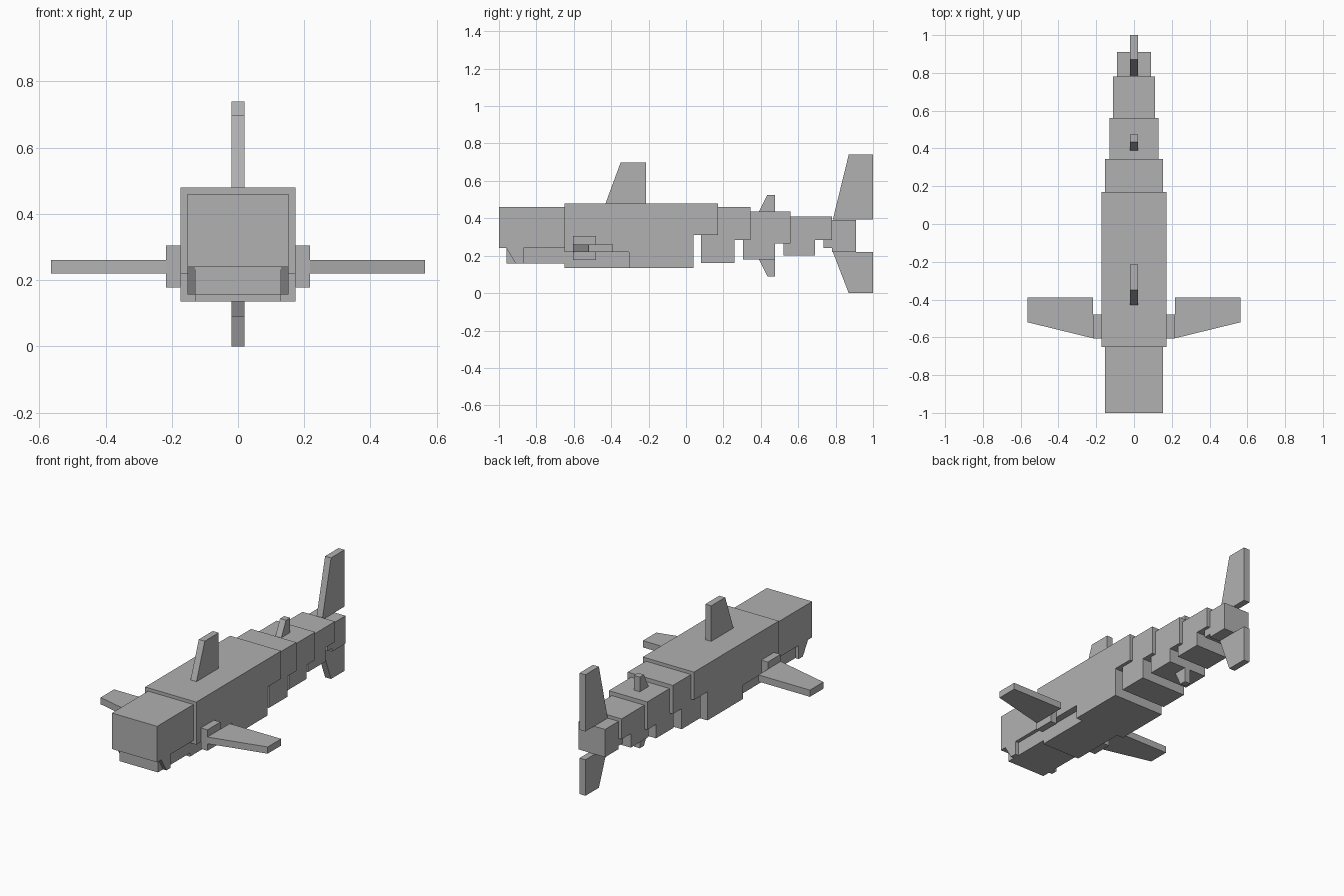
import bpy, bmesh
from mathutils import Vector

if "Cube" in bpy.data.objects:
    bpy.data.objects.remove(bpy.data.objects["Cube"])

grey = bpy.data.materials.new("shark_grey")
grey.diffuse_color = (0.44, 0.44, 0.44, 1)
grey.use_nodes = True
grey.node_tree.nodes["Principled BSDF"].inputs["Base Color"].default_value = grey.diffuse_color


def prism(name, pts, lo, hi, axis="x"):
    """Extrude a profile: (y, z) points along x, or (x, y) points along z."""
    bm = bmesh.new()
    verts = [bm.verts.new((lo, a, b) if axis == "x" else (a, b, lo)) for a, b in pts]
    face = bm.faces.new(verts)
    ext = bmesh.ops.extrude_face_region(bm, geom=[face])
    d = hi - lo
    move = Vector((d, 0, 0)) if axis == "x" else Vector((0, 0, d))
    bmesh.ops.translate(bm, vec=move,
                        verts=[g for g in ext["geom"] if isinstance(g, bmesh.types.BMVert)])
    bmesh.ops.recalc_face_normals(bm, faces=bm.faces)
    mesh = bpy.data.meshes.new(name)
    bm.to_mesh(mesh)
    bm.free()
    mesh.materials.append(grey)
    obj = bpy.data.objects.new(name, mesh)
    bpy.context.collection.objects.link(obj)
    return obj


def rect(a0, a1, b0, b1):
    return [(a0, b0), (a1, b0), (a1, b1), (a0, b1)]


def segment(name, half, y0, y1, y2, y3, z0, z1, z2, z3):
    """Tail joint: a low front block tucked under the overhang of the joint ahead."""
    prism(name, [(y0, z0), (y2, z0), (y2, z2), (y3, z2),
                 (y3, z3), (y1, z3), (y1, z1), (y0, z1)], -half, half)


def fin(name, front, tip, back, base, end):
    """Upright centre fin with a raked leading edge."""
    prism(name, [(front, base), (back, base), (back, end), (tip, end)], -0.02, 0.02)


# Head, lower jaw and inset throat
prism("head", rect(-1.0, -0.65, 0.24, 0.46), -0.153, 0.153)
prism("lower_jaw", rect(-0.96, -0.65, 0.157, 0.24), -0.13, 0.13)
prism("throat", rect(-0.65, -0.305, 0.135, 0.22), -0.13, 0.13)

# Main body with a rear overhang
prism("body", [(-0.65, 0.22), (-0.305, 0.22), (-0.305, 0.135), (0.04, 0.135),
               (0.04, 0.31), (0.17, 0.31), (0.17, 0.48), (-0.65, 0.48)], -0.173, 0.173)

# Stepped tail joints
segment("rear_body", 0.153, 0.08, 0.17, 0.26, 0.345, 0.16, 0.31, 0.285, 0.46)
segment("tail_front", 0.13, 0.305, 0.345, 0.475, 0.56, 0.18, 0.285, 0.265, 0.435)
segment("tail_middle", 0.11, 0.52, 0.56, 0.69, 0.78, 0.20, 0.265, 0.285, 0.41)
prism("tail_end", [(0.735, 0.24), (0.78, 0.24), (0.78, 0.22), (0.91, 0.22),
                   (0.91, 0.39), (0.78, 0.39), (0.78, 0.285), (0.735, 0.285)], -0.09, 0.09)

# Centre fins
fin("dorsal_fin", -0.43, -0.35, -0.215, 0.48, 0.697)
fin("small_upper_fin", 0.39, 0.435, 0.475, 0.435, 0.525)
fin("small_lower_fin", 0.39, 0.435, 0.475, 0.18, 0.09)
fin("upper_tail_fin", 0.785, 0.87, 1.0, 0.393, 0.74)
fin("lower_tail_fin", 0.785, 0.87, 1.0, 0.22, 0.0)

# Mirrored side parts: mouth corners, fin mounts and side fins
for s, side in ((-1, "left"), (1, "right")):
    prism(side + "_mouth_corner", [(-0.96, 0.24), (-0.91, 0.157), (-0.87, 0.157), (-0.87, 0.24)],
          s * 0.13, s * 0.153)
    prism(side + "_fin_mount", rect(-0.605, -0.48, 0.177, 0.305), s * 0.173, s * 0.217)
    prism(side + "_side_fin", [(s * 0.217, -0.605), (s * 0.565, -0.52),
                               (s * 0.565, -0.39), (s * 0.217, -0.39)], 0.22, 0.261, "z")
